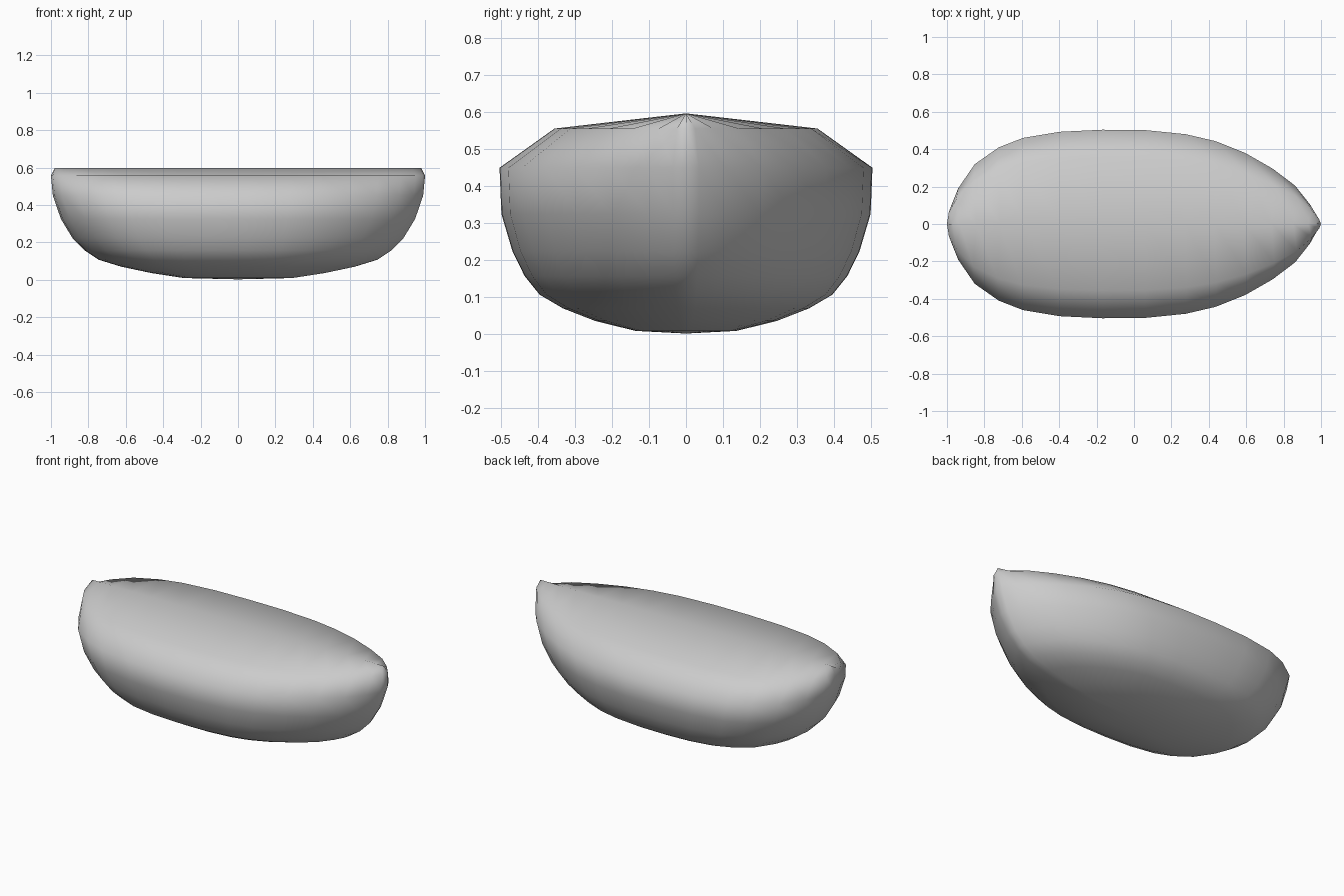
import bpy, bmesh

if "Cube" in bpy.data.objects:
    bpy.data.objects.remove(bpy.data.objects["Cube"])

# half outline of the plan: rounded stern to pointed bow (x, y)
half = [(-1, 0), (-0.99, 0.09), (-0.95, 0.19), (-0.86, 0.32), (-0.73, 0.41),
        (-0.6, 0.46), (-0.4, 0.493), (-0.17, 0.504), (0.06, 0.502), (0.28, 0.48),
        (0.44, 0.443), (0.6, 0.38), (0.75, 0.295), (0.87, 0.205), (0.95, 0.105),
        (0.99, 0.035), (1, 0)]
outline = half + [(x, -y) for x, y in half[-2:0:-1]]

# levels from keel to deck ridge: (length scale, width scale, z)
levels = [(0.29, 0.27, 0.009), (0.465, 0.487, 0.036), (0.625, 0.66, 0.07),
          (0.745, 0.785, 0.107), (0.82, 0.865, 0.157), (0.885, 0.93, 0.223),
          (0.947, 0.99, 0.325), (0.99, 1.0, 0.45), (1.0, 0.705, 0.556),
          (0.98, 0.0, 0.597)]

bm = bmesh.new()
rings = [[bm.verts.new((x * sx, y * sy, z)) for x, y in outline]
         for sx, sy, z in levels]
n = len(outline)
for lower, upper in zip(rings, rings[1:]):
    for i in range(n):
        j = (i + 1) % n
        bm.faces.new((lower[i], lower[j], upper[j], upper[i]))

# keel underside
keel = bm.verts.new((0, 0, 0.002))
for i in range(n):
    bm.faces.new((keel, rings[0][(i + 1) % n], rings[0][i]))

# close the deck along its centre ridge
bmesh.ops.remove_doubles(bm, verts=bm.verts[:], dist=0.0005)
bmesh.ops.recalc_face_normals(bm, faces=bm.faces[:])
for f in bm.faces:
    f.smooth = True

mesh = bpy.data.meshes.new("hull_body")
bm.to_mesh(mesh)
bm.free()
hull = bpy.data.objects.new("hull_body", mesh)
bpy.context.collection.objects.link(hull)
